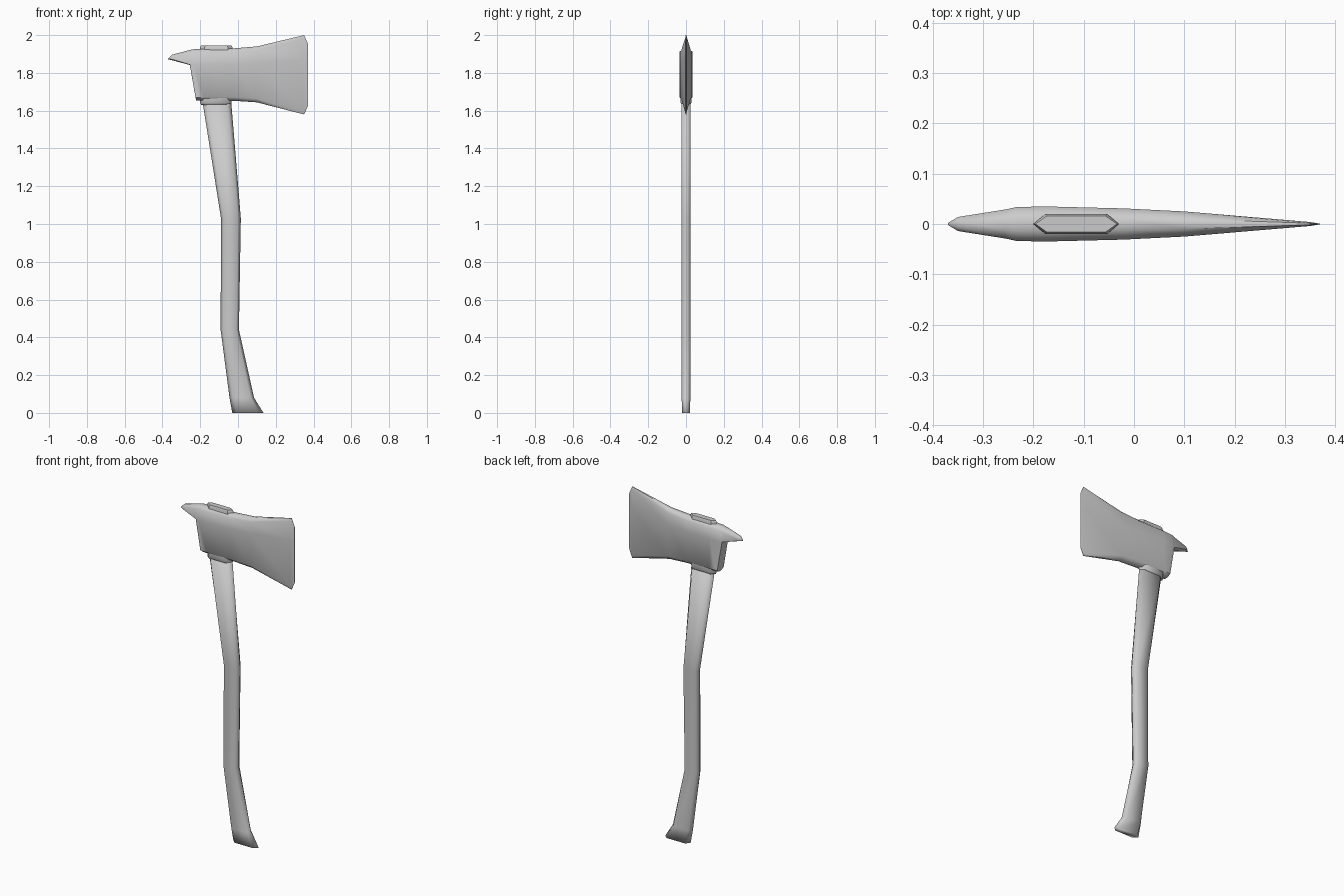
import bpy, bmesh, math

cube = bpy.data.objects.get("Cube")
if cube:
    bpy.data.objects.remove(cube, do_unlink=True)

grey = bpy.data.materials.new("plain_grey")
grey.use_nodes = True
colour = (0.6, 0.6, 0.6, 1)
grey.diffuse_color = colour
grey.node_tree.nodes["Principled BSDF"].inputs["Base Color"].default_value = colour


def loft(name, rings, smooth_angle):
    """Skin equal-length rings of points and cap both ends."""
    bm = bmesh.new()
    loops = [[bm.verts.new(p) for p in ring] for ring in rings]
    n = len(loops[0])
    for a, b in zip(loops, loops[1:]):
        for i in range(n):
            j = (i + 1) % n
            bm.faces.new((a[i], a[j], b[j], b[i]))
    bm.faces.new(loops[0])
    bm.faces.new(loops[-1])
    bmesh.ops.remove_doubles(bm, verts=bm.verts, dist=0.0005)
    bmesh.ops.recalc_face_normals(bm, faces=bm.faces)
    mesh = bpy.data.meshes.new(name)
    bm.to_mesh(mesh)
    bm.free()
    mesh.materials.append(grey)
    obj = bpy.data.objects.new(name, mesh)
    bpy.context.collection.objects.link(obj)
    bpy.ops.object.select_all(action="DESELECT")
    obj.select_set(True)
    bpy.context.view_layer.objects.active = obj
    bpy.ops.object.shade_smooth_by_angle(angle=math.radians(smooth_angle))
    return obj


def grip_ring(z, x0, x1, half):
    """Long hexagon lying across the handle."""
    s = 0.14 * (x1 - x0)
    return [(x0, 0, z), (x0 + s, -half, z), (x1 - s, -half, z),
            (x1, 0, z), (x1 - s, half, z), (x0 + s, half, z)]


# Handle: straight upper shaft, bent grip and flared foot
handle = [(0, -0.03, 0.135, 0.021), (0.08, -0.045, 0.085, 0.023),
          (0.44, -0.092, 0.005, 0.024), (1.03, -0.09, 0.015, 0.024),
          (1.66, -0.19, -0.037, 0.024)]
loft("handle", [grip_ring(*s) for s in handle], 179)

# Collar below the head and handle end showing above it
loft("collar", [grip_ring(z, -0.2 + i, -0.034 - i, 0.028 - i)
                for z, i in ((1.63, 0.006), (1.64, 0), (1.67, 0))], 60)
loft("handle_end", [grip_ring(z, -0.2 + i, -0.03 - i, 0.02 - i)
                    for z, i in ((1.9, 0), (1.937, 0), (1.945, 0.004))], 30)


def head_ring(xs, zs, half):
    """Upright section: narrow at top and bottom, full width between."""
    widths = (0.4, 1, 1, 1, 0.4)
    side = [(x, half * w, z) for x, z, w in zip(xs, zs, widths)]
    return side + [(x, -y, z) for x, y, z in reversed(side)]


def body(x, low, high, half, chamfer):
    mid = low + (high - low) * 0.7
    return head_ring([x] * 5, (low, low + chamfer, mid, high - chamfer, high), half)


# Head: pick spike, slanted poll, socket body and flared blade
rings = [
    head_ring([-0.37] * 5, (1.872, 1.873, 1.874, 1.875, 1.876), 0.002),
    head_ring([-0.35] * 5, (1.867, 1.872, 1.877, 1.888, 1.896), 0.014),
    head_ring([-0.255] * 5, (1.842, 1.844, 1.847, 1.905, 1.921), 0.029),
    head_ring((-0.222, -0.225, -0.25, -0.25, -0.25),
              (1.655, 1.67, 1.84, 1.907, 1.922), 0.03),
    head_ring((-0.207, -0.21, -0.235, -0.235, -0.235),
              (1.654, 1.669, 1.842, 1.909, 1.925), 0.0335),
    body(-0.18, 1.654, 1.928, 0.035, 0.017),
    body(-0.02, 1.652, 1.93, 0.031, 0.019),
    body(0.1, 1.644, 1.94, 0.025, 0.02),
    body(0.35, 1.58, 2.0, 0.004, 0.015),
    body(0.37, 1.625, 1.955, 0.0006, 0.01),
]
loft("axe_head", rings, 50)
